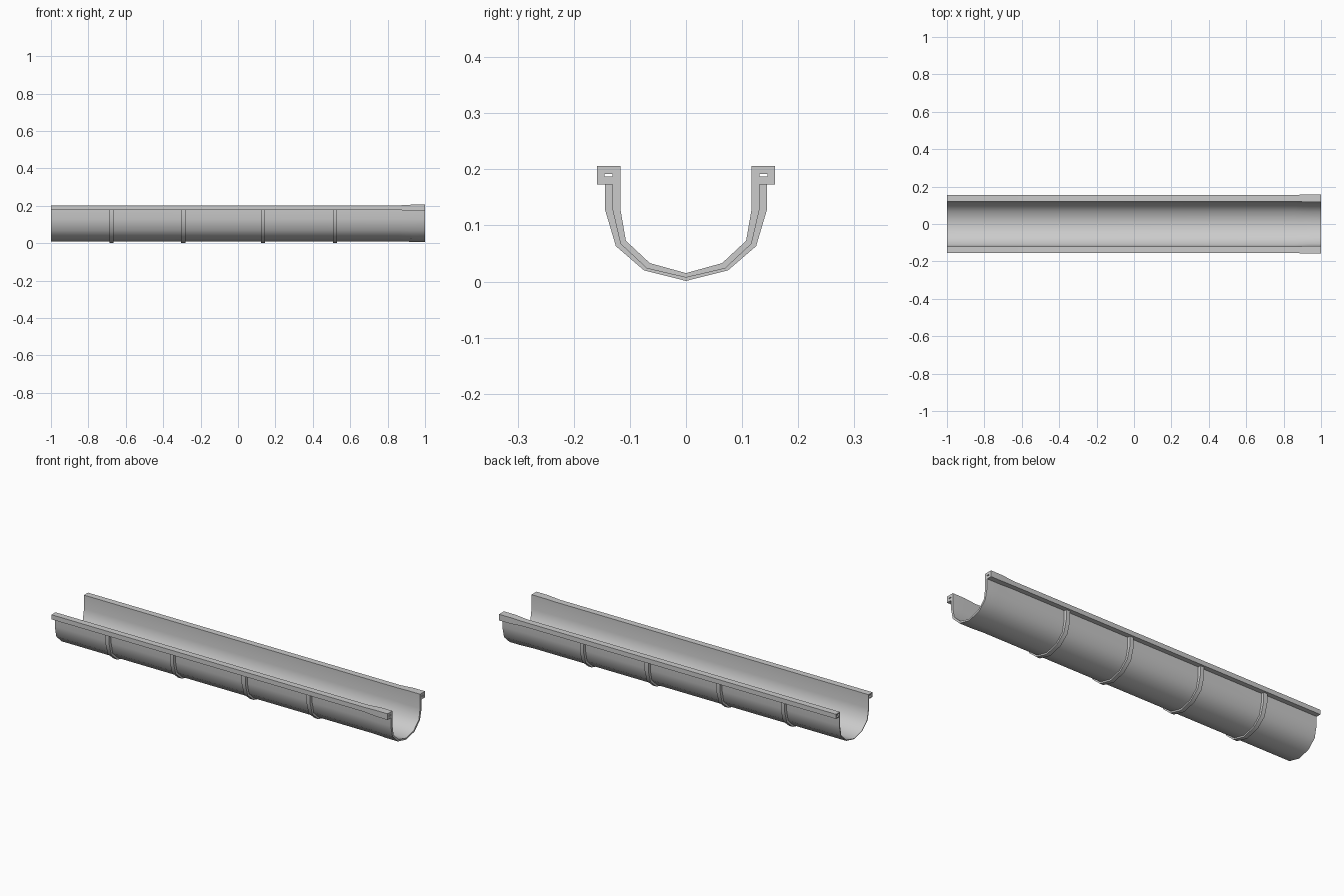
import bpy, bmesh, math
from mathutils import Vector

if "Cube" in bpy.data.objects:
    bpy.data.objects.remove(bpy.data.objects["Cube"])


def mirrored(half):
    """Full left-to-right polyline from the +y half (first point on y = 0)."""
    return [Vector((-y, z)) for y, z in reversed(half[1:])] + [Vector(p) for p in half]


def offset(line, dists):
    """Mitred offset of an open polyline."""
    out = []
    for i, p in enumerate(line):
        dirs = []
        if i > 0:
            dirs.append((p - line[i - 1]).normalized())
        if i < len(line) - 1:
            dirs.append((line[i + 1] - p).normalized())
        norms = [Vector((d.y, -d.x)) for d in dirs]
        m = sum(norms, Vector((0, 0))).normalized()
        out.append(p + m * dists[i] / m.dot(norms[0]))
    return out


def sweep(name, sections):
    """Solid strip from sections of (x, outer line, inner line)."""
    bm = bmesh.new()
    rings = [[[bm.verts.new((x, p.x, p.y)) for p in line] for line in (outer, inner)]
             for x, outer, inner in sections]
    n = len(rings[0][0])
    for a, b in zip(rings, rings[1:]):
        for s in (0, 1):
            for i in range(n - 1):
                bm.faces.new((a[s][i], a[s][i + 1], b[s][i + 1], b[s][i]))
        for i in (0, n - 1):
            bm.faces.new((a[0][i], a[1][i], b[1][i], b[0][i]))
    for r in (rings[0], rings[-1]):
        for i in range(n - 1):
            bm.faces.new((r[0][i], r[0][i + 1], r[1][i + 1], r[1][i]))
    bmesh.ops.recalc_face_normals(bm, faces=bm.faces)
    me = bpy.data.meshes.new(name)
    bm.to_mesh(me)
    bm.free()
    ob = bpy.data.objects.new(name, me)
    bpy.context.collection.objects.link(ob)
    bpy.ops.object.select_all(action='DESELECT')
    ob.select_set(True)
    bpy.context.view_layer.objects.active = ob
    bpy.ops.object.shade_smooth_by_angle(angle=math.radians(40))
    return ob


# Gutter trough: centre line of the wall with a rolled square lip
trough = [(0, .011), (.067, .028), (.112, .070), (.124, .129)]
lip = [(.124, .199), (.152, .199), (.152, .180), (.129, .180)]
centre = mirrored(trough + lip)
half_factors = [.55, .75, .75, 1, 1, 1, 1, 1]
factors = half_factors[:0:-1] + half_factors


def gutter_section(x, t):
    return (x, offset(centre, [t * f for f in factors]),
            offset(centre, [-t * f for f in factors]))


# The +x end swells into a thicker socket
sweep("gutter_trough", [gutter_section(-1, .003), gutter_section(.86, .003),
                        gutter_section(.93, .0068), gutter_section(1, .007)])

# Reinforcing bands around the outside
band_outer = mirrored([(0, .001), (.075, .020), (.125, .063), (.144, .127), (.144, .178)])
band_inner = mirrored(trough + [(.124, .178)])
for i, x in enumerate((-.676, -.293, .134, .519)):
    sweep(f"band_{i + 1}", [(x - .011, band_outer, band_inner),
                            (x + .011, band_outer, band_inner)])
